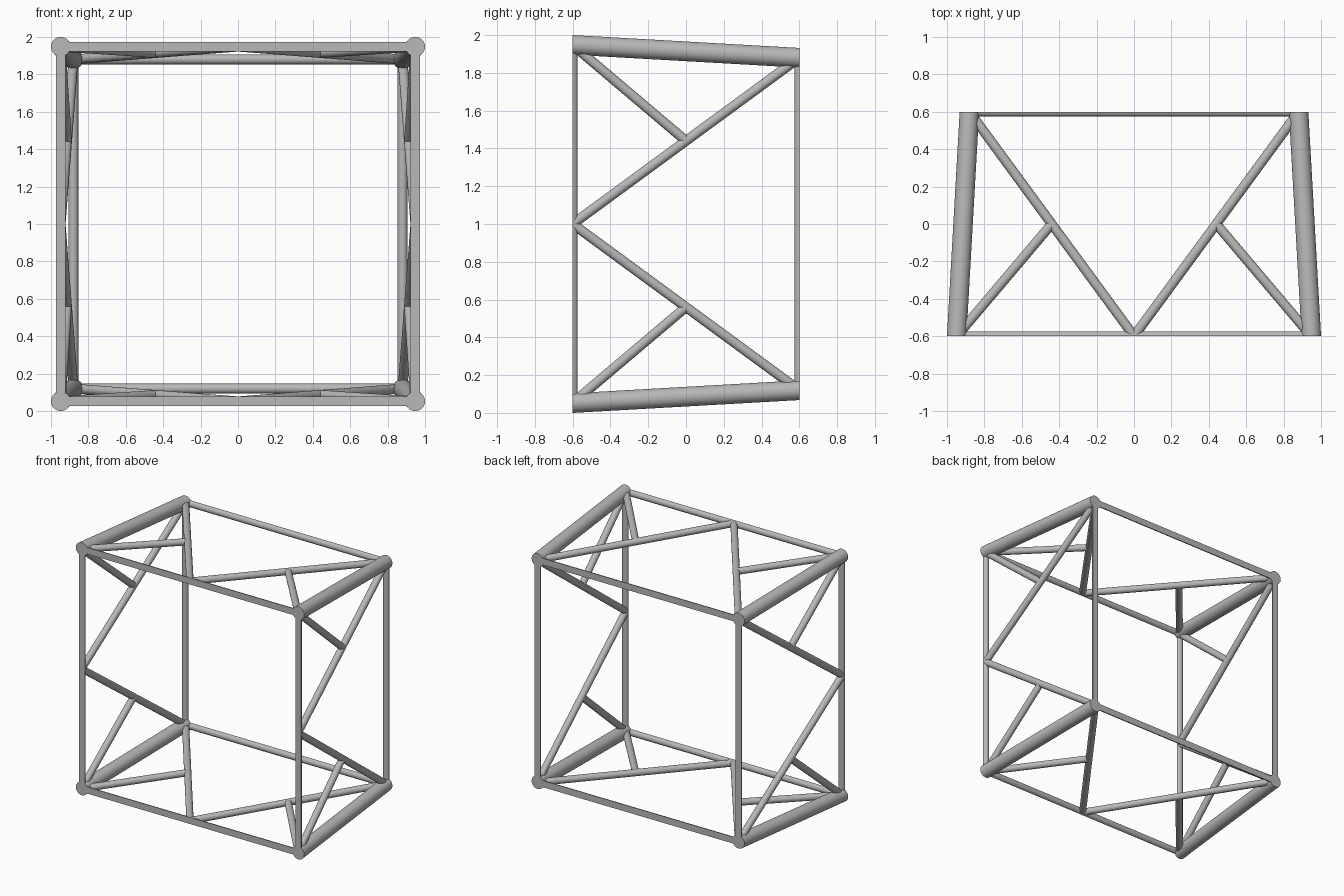
import bpy, bmesh, math
from mathutils import Vector, Matrix

cube = bpy.data.objects.get("Cube")
if cube:
    bpy.data.objects.remove(cube, do_unlink=True)

MID = 1.0                # height of the frame's centre
DEPTH = 0.6              # half depth, where all tubes are cut flat
FRONT, BACK = 0.948, 0.88  # half width of the tube axes at each end
CHORD_R, TUBE_R = 0.052, 0.026

steel = bpy.data.materials.new("grey steel")
steel.use_nodes = True
colour = (0.48, 0.48, 0.48, 1)
steel.diffuse_color = colour
steel.node_tree.nodes["Principled BSDF"].inputs["Base Color"].default_value = colour


def tube(name, start, end, radius, turn, extend=0.0):
    """Round tube between two points, turned about y and cut flat at both ends of the frame."""
    a, b = Vector(start), Vector(end)
    axis = (b - a).normalized()
    a, b = a - axis * extend, b + axis * extend
    place = Matrix.Translation((a + b) / 2) @ axis.to_track_quat("Z", "Y").to_matrix().to_4x4()
    bm = bmesh.new()
    bmesh.ops.create_cone(bm, cap_ends=True, segments=32, radius1=radius, radius2=radius,
                          depth=(b - a).length, matrix=place)
    for side in (-1, 1):
        cut = bmesh.ops.bisect_plane(bm, geom=bm.verts[:] + bm.edges[:] + bm.faces[:],
                                     plane_co=(0, side * DEPTH, 0), plane_no=(0, side, 0),
                                     clear_outer=True)
        rim = [e for e in cut["geom_cut"] if isinstance(e, bmesh.types.BMEdge) and e.is_boundary]
        if rim:
            bmesh.ops.holes_fill(bm, edges=rim, sides=0)
    bmesh.ops.transform(bm, verts=bm.verts, matrix=Matrix.Translation((0, 0, MID)) @ turn)
    bmesh.ops.recalc_face_normals(bm, faces=bm.faces)
    mesh = bpy.data.meshes.new(name)
    bm.to_mesh(mesh)
    bm.free()
    mesh.materials.append(steel)
    mesh.shade_smooth()
    mesh.set_sharp_from_angle(angle=math.radians(35))
    obj = bpy.data.objects.new(name, mesh)
    bpy.context.collection.objects.link(obj)


# The top panel is repeated around the y axis for the other three panels
for i, panel in enumerate(("top", "left", "bottom", "right")):
    turn = Matrix.Rotation(i * math.pi / 2, 4, "Y")
    # Thick corner chord
    tube(panel + "_corner_chord", (FRONT, -DEPTH, FRONT), (BACK, DEPTH, BACK),
         CHORD_R, turn, extend=0.05)
    # Half-round end bars
    for end, y, half in (("front", -DEPTH, FRONT), ("back", DEPTH, BACK)):
        tube(f"{panel}_{end}_bar", (-half, y, half), (half, y, half), TUBE_R, turn)
    # Long diagonals and their short braces
    for side, label in ((-1, "first"), (1, "second")):
        middle = Vector((0, -DEPTH, FRONT))
        corner = Vector((side * BACK, DEPTH, BACK))
        tube(f"{panel}_{label}_diagonal", middle, corner, TUBE_R, turn)
        tube(f"{panel}_{label}_brace", (side * FRONT, -DEPTH, FRONT),
             (middle + corner) / 2, TUBE_R, turn)
